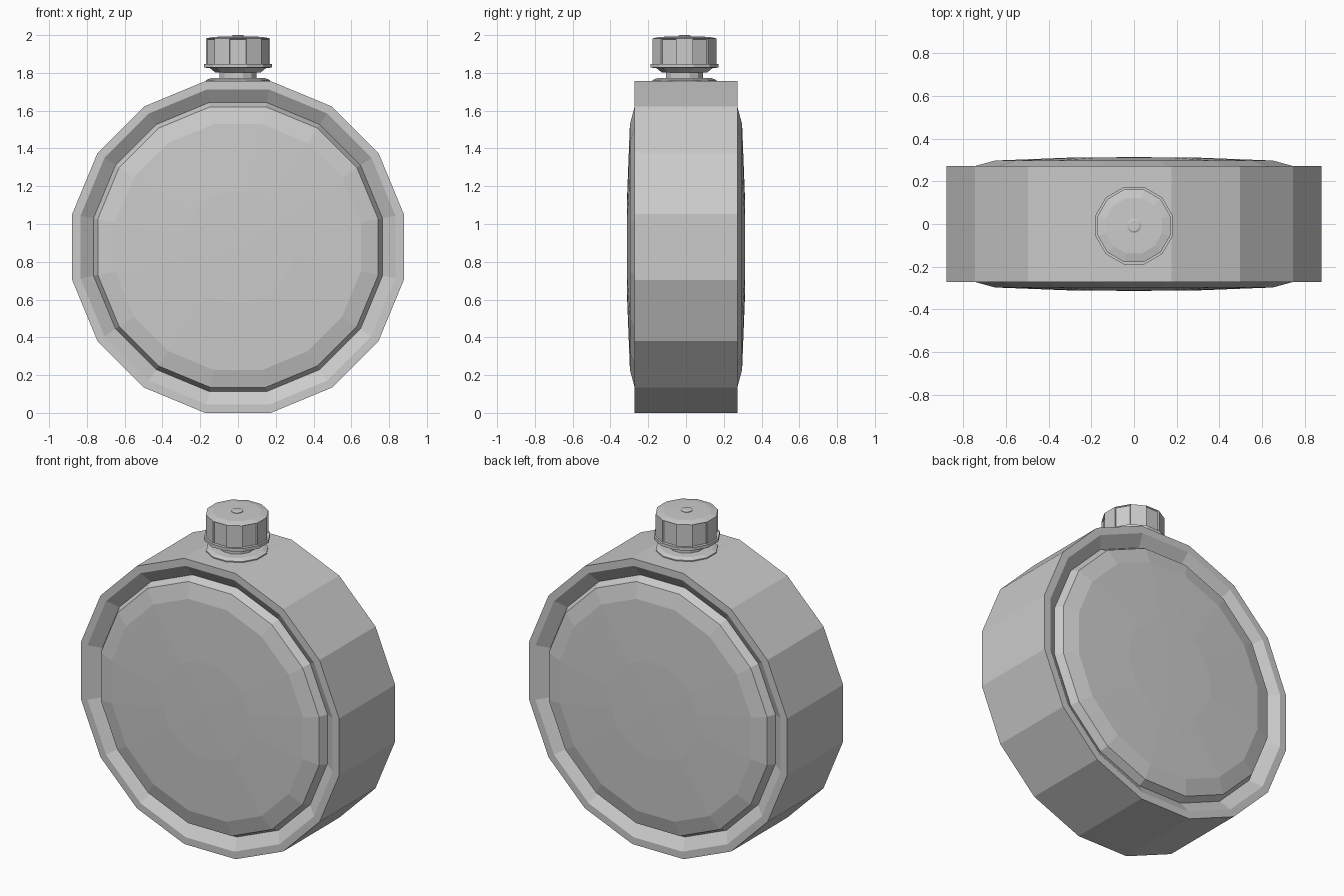
import bpy, bmesh, math
from mathutils import Matrix, Vector

cube = bpy.data.objects.get("Cube")
if cube:
    bpy.data.objects.remove(cube)

grey = bpy.data.materials.new("light grey")
grey.use_nodes = True
grey.diffuse_color = (0.6, 0.6, 0.6, 1)
grey.node_tree.nodes["Principled BSDF"].inputs["Base Color"].default_value = grey.diffuse_color


def lathe(name, profile, sides, matrix, detail=None):
    """Flat-shaded solid of revolution from (radius, height) points; radius 0 closes to a point."""
    bm = bmesh.new()
    rings = []
    for r, h in profile:
        if r == 0:
            rings.append([bm.verts.new((0, 0, h))] * sides)
        else:
            angles = [math.tau * (i + 0.5) / sides for i in range(sides)]
            rings.append([bm.verts.new((r * math.cos(a), r * math.sin(a), h)) for a in angles])
    for low, high in zip(rings, rings[1:]):
        for i in range(sides):
            j = (i + 1) % sides
            bm.faces.new(list(dict.fromkeys((low[i], low[j], high[j], high[i]))))
    bmesh.ops.recalc_face_normals(bm, faces=bm.faces)
    if detail:
        detail(bm)
    bm.transform(matrix)
    mesh = bpy.data.meshes.new(name)
    bm.to_mesh(mesh)
    bm.free()
    mesh.materials.append(grey)
    obj = bpy.data.objects.new(name, mesh)
    bpy.context.collection.objects.link(obj)
    return obj


def recess_grips(bm):
    """Sink every other upright side of the cap to form finger grips."""
    sides = [f for f in bm.faces if abs(f.normal.z) < 0.1 and f.calc_area() > 0.005]
    sides.sort(key=lambda f: math.atan2(f.normal.y, f.normal.x))
    bmesh.ops.inset_individual(bm, faces=sides[::2], thickness=0.006, depth=-0.008)


# Round flask body: domed centre, groove and raised rim on each face
face = [(0, 0.313), (0.3, 0.311), (0.663, 0.297), (0.757, 0.272),
        (0.78, 0.225), (0.85, 0.272), (0.895, 0.272)]
profile = [(r, -h) for r, h in face] + face[::-1]
lathe("flask_body", profile, 16,
      Matrix.Translation((0, 0, 0.878)) @ Matrix.Rotation(math.pi / 2, 4, 'X'))

# Parts stacked on the neck axis
axis = Matrix.Translation((0, -0.008, 0))
lathe("neck", [(0, 1.74), (0.175, 1.74), (0.175, 1.762), (0.15, 1.772), (0.102, 1.774),
               (0.102, 1.83), (0, 1.83)], 12, axis)
lathe("cap_collar", [(0, 1.803), (0.125, 1.803), (0.155, 1.826), (0.187, 1.828),
                     (0.187, 1.847), (0, 1.847)], 12, axis)
lathe("screw_cap", [(0, 1.84), (0.176, 1.84), (0.176, 1.982), (0.135, 1.991), (0, 1.993)],
      12, axis, recess_grips)
lathe("cap_button", [(0, 1.985), (0.033, 1.985), (0.033, 1.996), (0.026, 2.0), (0, 2.0)], 12, axis)
